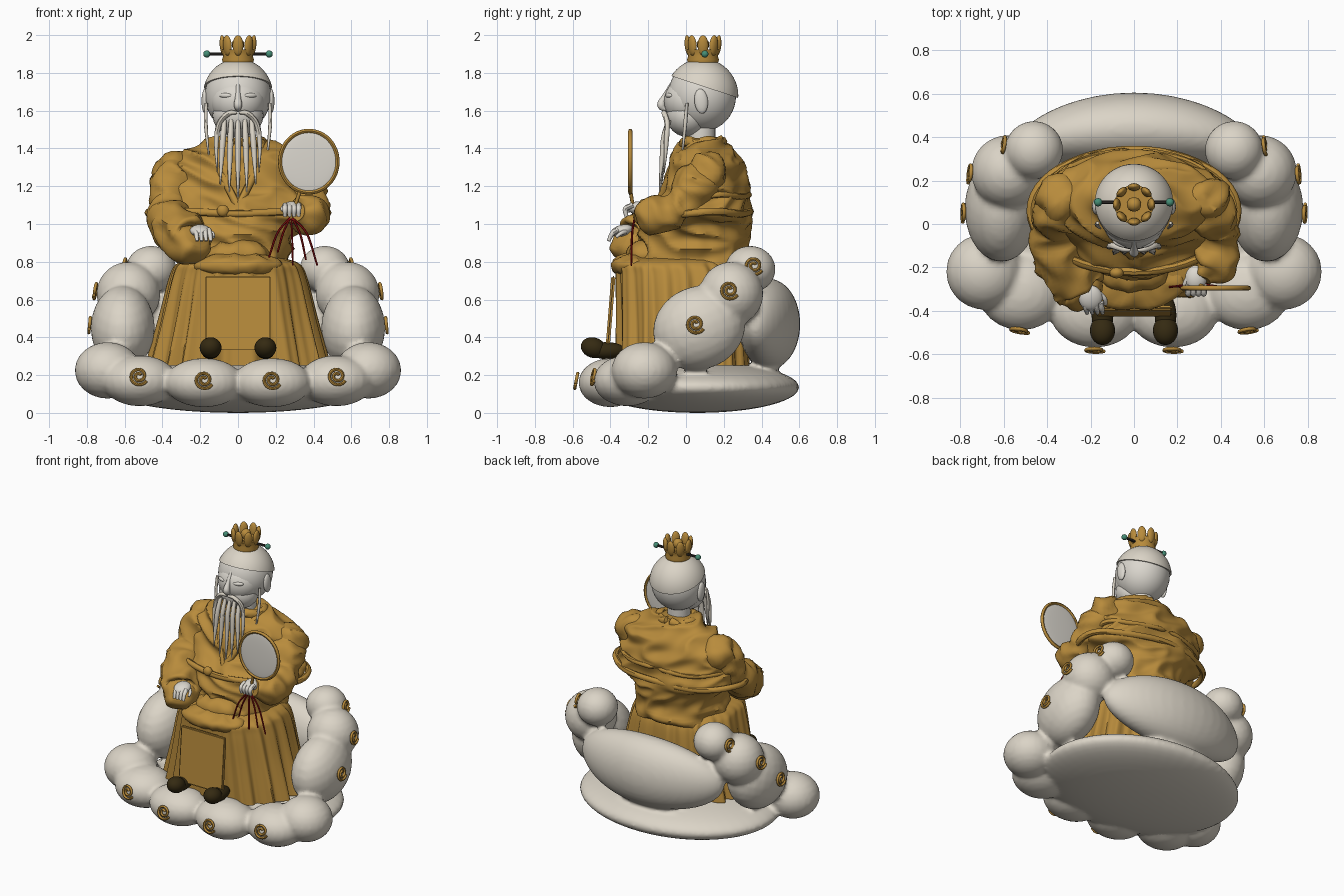
import bpy, bmesh, math
from math import sin, cos, pi, tau, radians
from mathutils import Vector, Matrix, Euler, noise

default_cube = bpy.data.objects.get("Cube")
if default_cube:
    bpy.data.objects.remove(default_cube)


def material(name, *rgb):
    mat = bpy.data.materials.new(name)
    mat.use_nodes = True
    mat.diffuse_color = (*rgb, 1)
    mat.node_tree.nodes["Principled BSDF"].inputs["Base Color"].default_value = (*rgb, 1)
    return mat


WHITE = material("cloud white", .71, .66, .57)
SKIN = material("pale skin", .71, .68, .62)
GOLD = material("robe gold", .48, .26, .045)
BROWN = material("shoe brown", .035, .023, .006)
BLACK = material("pin black", .02, .017, .015)
GREEN = material("jade green", .06, .27, .18)
RED = material("thread red", .28, .006, .006)


def finish(name, bm, mat, angle=45):
    bmesh.ops.recalc_face_normals(bm, faces=bm.faces[:])
    mesh = bpy.data.meshes.new(name)
    bm.to_mesh(mesh)
    bm.free()
    mesh.materials.append(mat)
    mesh.polygons.foreach_set("use_smooth", [True] * len(mesh.polygons))
    mesh.set_sharp_from_angle(angle=radians(angle))
    ob = bpy.data.objects.new(name, mesh)
    bpy.context.scene.collection.objects.link(ob)
    return ob


def ball(bm, loc, size, tilt=(0, 0, 0), segments=24):
    matrix = Matrix.LocRotScale(Vector(loc), Euler(tilt), Vector(size))
    return bmesh.ops.create_uvsphere(bm, u_segments=segments, v_segments=segments // 2,
                                     radius=1, matrix=matrix)["verts"]


def loft(bm, rings):
    rows = [[bm.verts.new(p) for p in ring] for ring in rings]
    count = len(rows[0])
    for low, high in zip(rows, rows[1:]):
        for i in range(count):
            j = (i + 1) % count
            bm.faces.new((low[i], low[j], high[j], high[i]))
    bm.faces.new(rows[0][::-1])
    bm.faces.new(rows[-1])
    return [v for row in rows for v in row]


def spline(points, steps=6):
    p = [Vector(q) for q in points]
    p = [p[0] * 2 - p[1]] + p + [p[-1] * 2 - p[-2]]
    out = []
    for a, b, c, d in zip(p, p[1:], p[2:], p[3:]):
        for k in range(steps):
            t = k / steps
            out.append((b * 2 + (c - a) * t + (a * 2 - b * 5 + c * 4 - d) * t * t
                        + (b * 3 - a - c * 3 + d) * t ** 3) / 2)
    return out + [p[-2]]


def tube(bm, path, sides=8):
    """Sweep a circle along points given as x, y, z, radius."""
    path = [Vector(p) for p in path]
    chord = path[-1].xyz - path[0].xyz
    ref = Vector((0, 0, 0))
    ref[min(range(3), key=lambda i: abs(chord[i]))] = 1
    rings = []
    for i, p in enumerate(path):
        t = (path[min(i + 1, len(path) - 1)] - path[max(i - 1, 0)]).xyz
        u = t.cross(ref).normalized()
        v = t.cross(u).normalized()
        rings.append([p.xyz + (u * cos(a) + v * sin(a)) * p.w
                      for a in (tau * k / sides for k in range(sides))])
    return loft(bm, rings)


def wrinkle(bm, amount, scale):
    """Push the cloth along its normals into soft ridged folds."""
    bmesh.ops.recalc_face_normals(bm, faces=bm.faces[:])
    bm.normal_update()
    moves = [(v, v.normal.copy()) for v in bm.verts]
    for v, normal in moves:
        q = Vector((v.co.x * scale[0], v.co.y * scale[1], v.co.z * scale[2] + v.co.x * 3))
        v.co += normal * amount * (0.7 - 2 * abs(noise.noise(q)))


# Cloud seat: base, front lobes, arm rests and curved back bolster
bm = bmesh.new()
ball(bm, (0, .06, .135), (.7, .54, .135), segments=48)
for s in (-1, 1):
    ball(bm, (s * .18, -.4, .16), (.21, .17, .13))
    ball(bm, (s * .52, -.31, .17), (.2, .18, .135))
    ball(bm, (s * .69, -.22, .225), (.175, .175, .15))
    ball(bm, (s * .61, .07, .45), (.17, .25, .22), (.4, 0, 0))
    ball(bm, (s * .58, .24, .63), (.17, .17, .17))
    ball(bm, (s * .46, .34, .76), (.135, .135, .125))
for v in ball(bm, (0, .44, .47), (.55, .165, .24), segments=40):
    v.co.y -= .25 * v.co.x ** 2
cloud = finish("cloud_seat", bm, WHITE, 180)
remesh = cloud.modifiers.new("fuse", "REMESH")
remesh.mode = "VOXEL"
remesh.voxel_size = .015
remesh.use_smooth_shade = True
soften = cloud.modifiers.new("soften", "SMOOTH")
soften.factor = .5
soften.iterations = 4

# Spiral ornaments, each turned to face outwards
swirls = [((.525, -.49, .195), (.15, -1, .2)), ((.18, -.58, .175), (0, -1, .2)),
          ((.785, .05, .47), (1, 0, .1)), ((.755, .23, .65), (1, .1, .15)), ((.6, .36, .78), (1, .15, .1))]
spiral = []
for k in range(34):
    a, r = .5 + k * tau / 18, .01 + .04 * k / 33
    spiral.append((r * cos(a), r * sin(a), 0, .0085))
bm = bmesh.new()
for loc, facing in swirls:
    for s in (-1, 1):
        mirror = Vector((s, 1, 1))
        turn = (Vector(facing) * mirror).to_track_quat("Z", "Y").to_matrix().to_4x4()
        bmesh.ops.transform(bm, verts=tube(bm, spiral), matrix=Matrix.Translation(Vector(loc) * mirror) @ turn)
finish("cloud_swirls", bm, GOLD)


def body_rings(profile, sides, power, pleats, depth):
    rings = []
    steps = spline(profile, 8)
    for i, (z, rx, ry, cy) in enumerate(steps):
        fade = depth * (1 - i / len(steps))
        ring = []
        for k in range(sides):
            a = tau * k / sides
            c, s = cos(a), sin(a)
            grow = 1 + fade * (sin(pleats * a + 2 * sin(3 * a)) + .4 * sin(2 * pleats * a))
            ring.append(Vector((math.copysign(abs(c) ** power, c) * rx * grow,
                                cy + math.copysign(abs(s) ** power, s) * ry * grow, z)))
        rings.append(ring)
    return rings


# Pleated skirt
bm = bmesh.new()
loft(bm, body_rings([(.25, .465, .34, -.02), (.5, .405, .335, -.025), (.72, .355, .33, -.035),
                     (.79, .32, .31, -.05), (.82, .24, .25, -.02)], 180, .85, 17, .05))
finish("skirt", bm, GOLD, 60)

# Robe torso
bm = bmesh.new()
loft(bm, body_rings([(.76, .29, .29, .03), (.9, .28, .28, .04), (1, .33, .28, .05),
                     (1.06, .42, .27, .07), (1.15, .4, .22, .1), (1.22, .39, .21, .11), (1.3, .37, .19, .11),
                     (1.36, .3, .16, .1), (1.42, .19, .12, .09), (1.45, .12, .1, .09)], 120, 1, 9, .01))
wrinkle(bm, .034, (5, 5, 10))
finish("robe_torso", bm, GOLD, 60)

# Sleeves: a wide hanging one and a raised one, with shoulder puffs
sleeves = {"right_sleeve": [(-.3, .11, 1.3, .08), (-.34, .06, 1.22, .11), (-.37, .0, 1.1, .085),
                            (-.36, -.12, 1.01, .11), (-.29, -.23, .94, .12), (-.25, -.3, .91, .11),
                            (-.225, -.335, .93, .06)],
           "left_sleeve": [(.3, .11, 1.3, .08), (.34, .06, 1.22, .11), (.38, .0, 1.12, .085),
                           (.39, -.1, 1.06, .085), (.36, -.2, 1.05, .09), (.31, -.25, 1.065, .055)]}
for name, path in sleeves.items():
    bm = bmesh.new()
    tube(bm, spline(path, 8), 32)
    side = math.copysign(1, path[0][0])
    ball(bm, (side * .33, .11, 1.27), (.11, .11, .1))
    wrinkle(bm, .03, (7, 8, 8))
    finish(name, bm, GOLD, 60)

# Cord belt, rear fold, collar, lapels and buckle
bm = bmesh.new()
for z, rx, ry, cy, r in ((1.06, .475, .28, .06, .02), (1.15, .39, .21, .125, .016),
                         (1.43, .125, .1, .09, .03)):
    tube(bm, [(rx * cos(a), cy + ry * sin(a), z + .006 * sin(5 * a), r)
              for a in (tau * k / 48 for k in range(50))])
for s in (-1, 1):
    tube(bm, spline([(s * .12, .05, 1.43, .025), (s * .1, -.06, 1.3, .022), (s * .005, -.15, 1.1, .02)]))
ball(bm, (-.08, -.225, 1.07), (.032, .025, .032))
finish("belt_and_collar", bm, GOLD)

# Lap drape and hanging front panel
bm = bmesh.new()
ball(bm, (0, -.27, .78), (.23, .125, .06), segments=40)
ball(bm, (0, -.2, .84), (.17, .11, .07), segments=40)
wrinkle(bm, .016, (9, 9, 9))
finish("lap_drape", bm, GOLD)
bm = bmesh.new()
bmesh.ops.create_cube(bm, size=1, matrix=Matrix.LocRotScale(
    Vector((0, -.4, .53)), Euler((-.08, 0, 0)), Vector((.35, .022, .39))))
bmesh.ops.bevel(bm, geom=bm.edges[:], offset=.008, segments=2, affect="EDGES")
finish("front_panel", bm, GOLD)

# Shoes
bm = bmesh.new()
for s in (-1, 1):
    ball(bm, (s * .145, -.42, .33), (.05, .1, .045))
    ball(bm, (s * .145, -.49, .345), (.058, .068, .054), (-.3, 0, 0))
finish("shoes", bm, BROWN)

# Head, neck, nose, ears and closed eyes
bm = bmesh.new()
ball(bm, (0, .085, 1.68), (.175, .18, .19), segments=40)
ball(bm, (0, .01, 1.575), (.135, .115, .115))
ball(bm, (0, .02, 1.65), (.145, .137, .13), segments=32)
tube(bm, [(0, .08, 1.4, .075), (0, .08, 1.56, .075)], 24)
tube(bm, spline([(0, -.07, 1.75, .01), (0, -.11, 1.68, .014), (0, -.13, 1.635, .022),
                 (0, -.12, 1.615, .018), (0, -.09, 1.6, .008)]), 12)
for s in (-1, 1):
    ball(bm, (s * .175, .08, 1.65), (.018, .036, .066), (.1, 0, 0))
    ball(bm, (s * .065, -.09, 1.68), (.036, .014, .013), (0, 0, s * .4))
finish("head", bm, SKIN)

# Close-fitting cap with a tilted edge
bm = bmesh.new()
ball(bm, (0, .085, 1.68), (.186, .192, .195), segments=48)
cut = bmesh.ops.bisect_plane(bm, geom=bm.verts[:] + bm.edges[:] + bm.faces[:], clear_inner=True,
                             plane_co=(0, .085, 1.73), plane_no=(0, .31, .95))
rim = [e for e in cut["geom_cut"] if isinstance(e, bmesh.types.BMEdge)]
bmesh.ops.holes_fill(bm, edges=rim)
finish("cap", bm, WHITE)

# Moustache, beard strands and side locks
bm = bmesh.new()
for k in range(-2, 3):
    x, drop = k * .036, abs(k) * .04
    tube(bm, spline([(x, -.09, 1.55, .012), (x * 1.1, -.115, 1.46, .016), (x * 1.2, -.125, 1.32 + drop / 2, .014),
                     (x * 1.3, -.14, 1.13 + drop, .003)]))
for s in (-1, 1):
    tube(bm, spline([(s * .005, -.12, 1.59, .008), (s * .05, -.115, 1.585, .014), (s * .1, -.1, 1.53, .014),
                     (s * .115, -.105, 1.42, .012), (s * .11, -.115, 1.27, .002)]))
    tube(bm, spline([(s * .168, .005, 1.64, .008), (s * .17, -.005, 1.52, .01), (s * .15, -.025, 1.32, .002)]))
finish("beard", bm, WHITE)

# Crown with petals and central knob
bm = bmesh.new()
tube(bm, [(0, .09, 1.85, .078), (0, .09, 1.87, .085), (0, .09, 1.89, .078), (0, .09, 1.925, .09)], 32)
for k in range(8):
    a = tau * k / 8
    ball(bm, (.08 * cos(a), .09 + .08 * sin(a), 1.945), (.017, .029, .055), (0, .1, a), 16)
ball(bm, (0, .09, 1.95), (.033, .033, .035))
finish("crown", bm, GOLD)

# Hairpin with jade ends
bm = bmesh.new()
tube(bm, [(-.16, .1, 1.9, .009), (.16, .1, 1.9, .009)])
finish("hairpin", bm, BLACK)
bm = bmesh.new()
for s in (-1, 1):
    ball(bm, (s * .165, .1, 1.9), (.019, .019, .019))
finish("hairpin_beads", bm, GREEN)

# Hands
bm = bmesh.new()
ball(bm, (-.2, -.34, .965), (.055, .06, .03), (.25, 0, 0))
ball(bm, (.285, -.25, 1.085), (.05, .06, .035))
for k in range(4):
    x = (k - 1.5) * .024
    tube(bm, spline([(-.19 + x, -.36, .97, .014), (-.185 + x, -.39, .95, .013), (-.18 + x, -.41, .91, .009)]))
    tube(bm, spline([(.285 + x, -.28, 1.1, .015), (.285 + x, -.32, 1.08, .014), (.285 + x, -.315, 1.04, .01)]))
tube(bm, spline([(-.16, -.32, .96, .013), (-.135, -.345, .95, .011), (-.13, -.37, .93, .008)]))
tube(bm, spline([(.25, -.25, 1.09, .014), (.235, -.28, 1.08, .012), (.25, -.305, 1.07, .01)]))
finish("hands", bm, SKIN)

# Round fan: pale face, gold rim and handle
bm = bmesh.new()
ball(bm, (.375, -.295, 1.33), (.152, .01, .162), segments=40)
finish("fan_face", bm, SKIN)
bm = bmesh.new()
tube(bm, [(.375 + .152 * cos(a), -.295, 1.33 + .163 * sin(a), .011)
          for a in (tau * k / 48 for k in range(50))])
tube(bm, [(.33, -.295, 1.18, .01), (.28, -.27, 1.03, .009)])
finish("fan_rim", bm, GOLD)

# Red threads hanging from the hand
bm = bmesh.new()
for x, z in ((.16, .81), (.21, .85), (.29, .78), (.36, .81), (.42, .78)):
    tube(bm, spline([(.28, -.27, 1.04, .005), (.28 + (x - .28) * .6, -.285, .95, .006), (x, -.29, z, .005)]), 6)
finish("red_threads", bm, RED)
